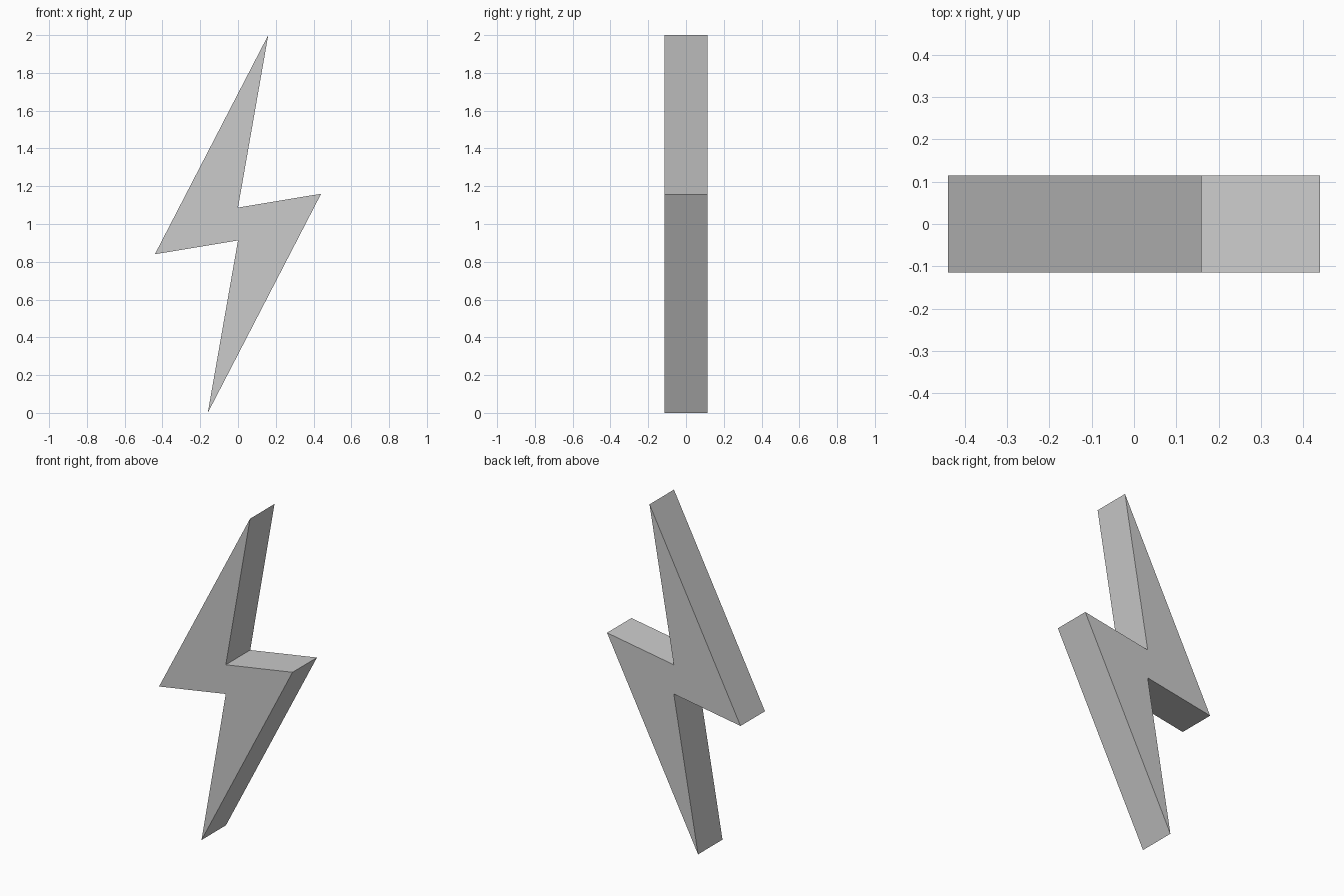
import bpy, bmesh
from mathutils import Vector

if "Cube" in bpy.data.objects:
    bpy.data.objects.remove(bpy.data.objects["Cube"])

HALF_DEPTH = 0.115

# Half of the zigzag outline (x, z about the centre); the rest is its half turn
half = [(0.16, 1.0), (-0.44, -0.16), (0.0, -0.087)]
outline = half + [(-x, -z) for x, z in half]

# Front face, extruded back to a solid
bm = bmesh.new()
face = bm.faces.new([bm.verts.new((x, -HALF_DEPTH, z + 1)) for x, z in outline])
extruded = bmesh.ops.extrude_face_region(bm, geom=[face], use_keep_orig=True)
back = [v for v in extruded["geom"] if isinstance(v, bmesh.types.BMVert)]
bmesh.ops.translate(bm, verts=back, vec=Vector((0, 2 * HALF_DEPTH, 0)))
bmesh.ops.recalc_face_normals(bm, faces=bm.faces)

# Lightning bolt object
mesh = bpy.data.meshes.new("lightning_bolt")
bm.to_mesh(mesh)
bm.free()
bolt = bpy.data.objects.new("lightning_bolt", mesh)
bpy.context.collection.objects.link(bolt)
